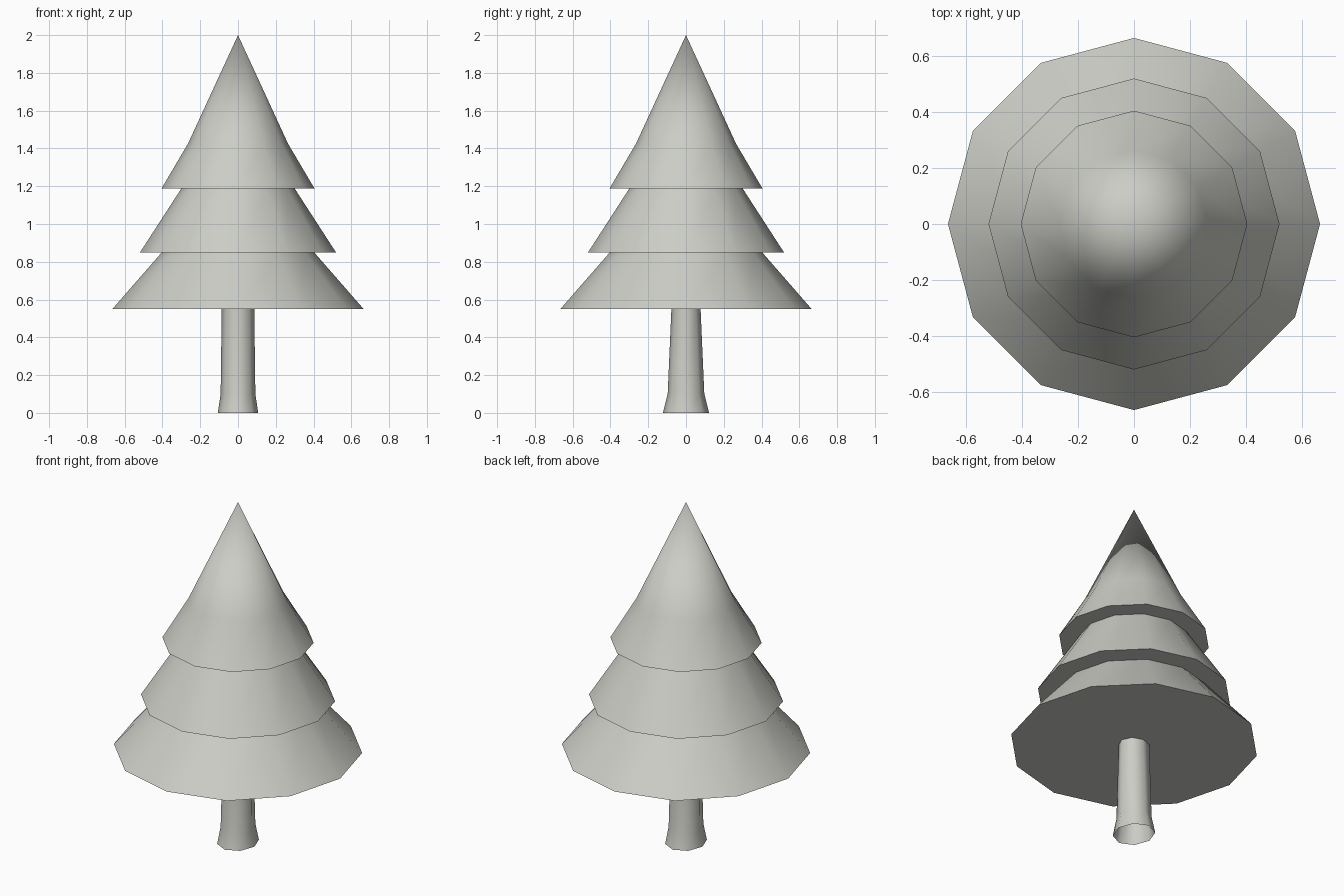
import bpy, bmesh, math

if "Cube" in bpy.data.objects:
    bpy.data.objects.remove(bpy.data.objects["Cube"])

mat = bpy.data.materials.new("pale grey")
mat.diffuse_color = (0.60, 0.61, 0.56, 1)
mat.use_nodes = True
mat.node_tree.nodes["Principled BSDF"].inputs["Base Color"].default_value = mat.diffuse_color


def lathe(name, profile, sides, smooth=55):
    """Stack rings of (rx, ry, z); a zero radius becomes one closing point."""
    bm = bmesh.new()
    rings = []
    for rx, ry, z in profile:
        if rx == 0:
            rings.append([bm.verts.new((0, 0, z))] * sides)
        else:
            rings.append([bm.verts.new((rx * math.cos(math.tau * i / sides),
                                        ry * math.sin(math.tau * i / sides), z))
                          for i in range(sides)])
    for a, b in zip(rings, rings[1:]):
        for i in range(sides):
            j = (i + 1) % sides
            bm.faces.new(list(dict.fromkeys((a[i], a[j], b[j], b[i]))))
    mesh = bpy.data.meshes.new(name)
    bm.to_mesh(mesh)
    bm.free()
    mesh.materials.append(mat)
    obj = bpy.data.objects.new(name, mesh)
    bpy.context.collection.objects.link(obj)
    bpy.ops.object.select_all(action='DESELECT')
    obj.select_set(True)
    bpy.context.view_layer.objects.active = obj
    bpy.ops.object.shade_smooth_by_angle(angle=math.radians(smooth))
    return obj


# Three stepped tiers of branches with flat undersides, ending in a point
tiers = [(0, 0.55), (0.665, 0.55), (0.405, 0.848), (0.52, 0.848),
         (0.30, 1.188), (0.405, 1.188), (0.265, 1.425), (0, 2.0)]
lathe("branches", [(r, r, z) for r, z in tiers], 12)

# Trunk, flared at the foot and open below
lathe("trunk", [(0.107, 0.122, 0), (0.092, 0.097, 0.10), (0.086, 0.077, 0.555)], 8)
